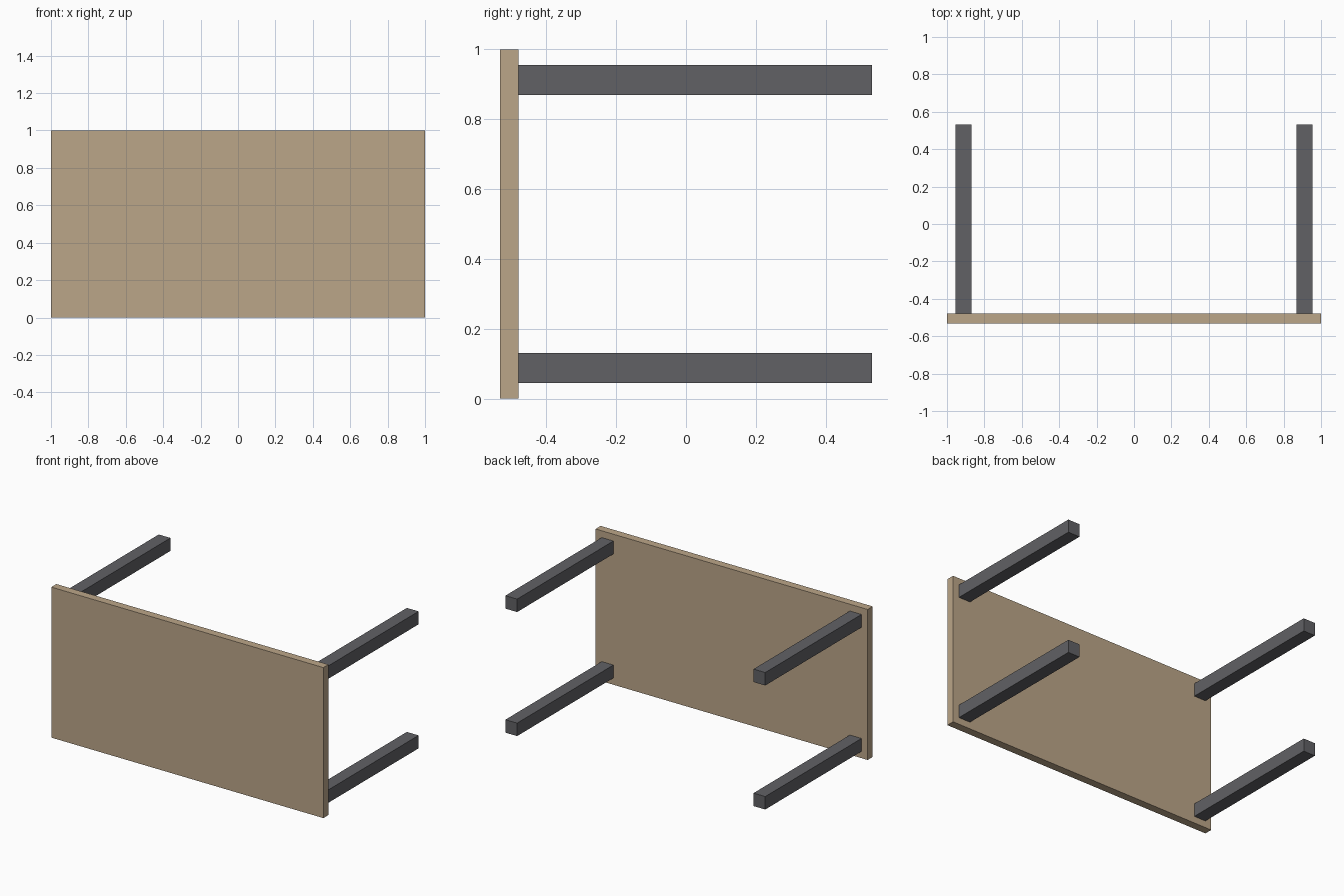
import bpy

if "Cube" in bpy.data.objects:
    bpy.data.objects.remove(bpy.data.objects["Cube"])


def material(name, color):
    mat = bpy.data.materials.new(name)
    mat.diffuse_color = color
    mat.use_nodes = True
    mat.node_tree.nodes["Principled BSDF"].inputs["Base Color"].default_value = mat.diffuse_color
    return mat


def box(name, lo, hi, mat):
    """Axis-aligned box between two opposite corners."""
    centre = [(a + b) / 2 for a, b in zip(lo, hi)]
    bpy.ops.mesh.primitive_cube_add(size=1, location=centre)
    obj = bpy.context.object
    obj.name = name
    obj.scale = [b - a for a, b in zip(lo, hi)]
    bpy.ops.object.transform_apply(location=False, rotation=False, scale=True)
    obj.data.materials.append(mat)
    return obj


wood = material("wood", (0.50, 0.38, 0.25, 1))
metal = material("dark_metal", (0.12, 0.12, 0.13, 1))

HALF_DEPTH = 0.532
TOP_BACK = -0.479    # face of the tabletop that the legs meet
LEG = 0.086          # square leg width
INSET = 0.045        # gap from tabletop edge to leg

# Tabletop, standing on its long edge
box("tabletop", (-1, -HALF_DEPTH, 0), (1, TOP_BACK, 1), wood)

# Four legs pointing backwards, one near each corner
for side, x in (("left", -1 + INSET), ("right", 1 - INSET - LEG)):
    for level, z in (("lower", INSET), ("upper", 1 - INSET - LEG)):
        box(f"{level}_{side}_leg", (x, TOP_BACK, z),
            (x + LEG, HALF_DEPTH, z + LEG), metal)
